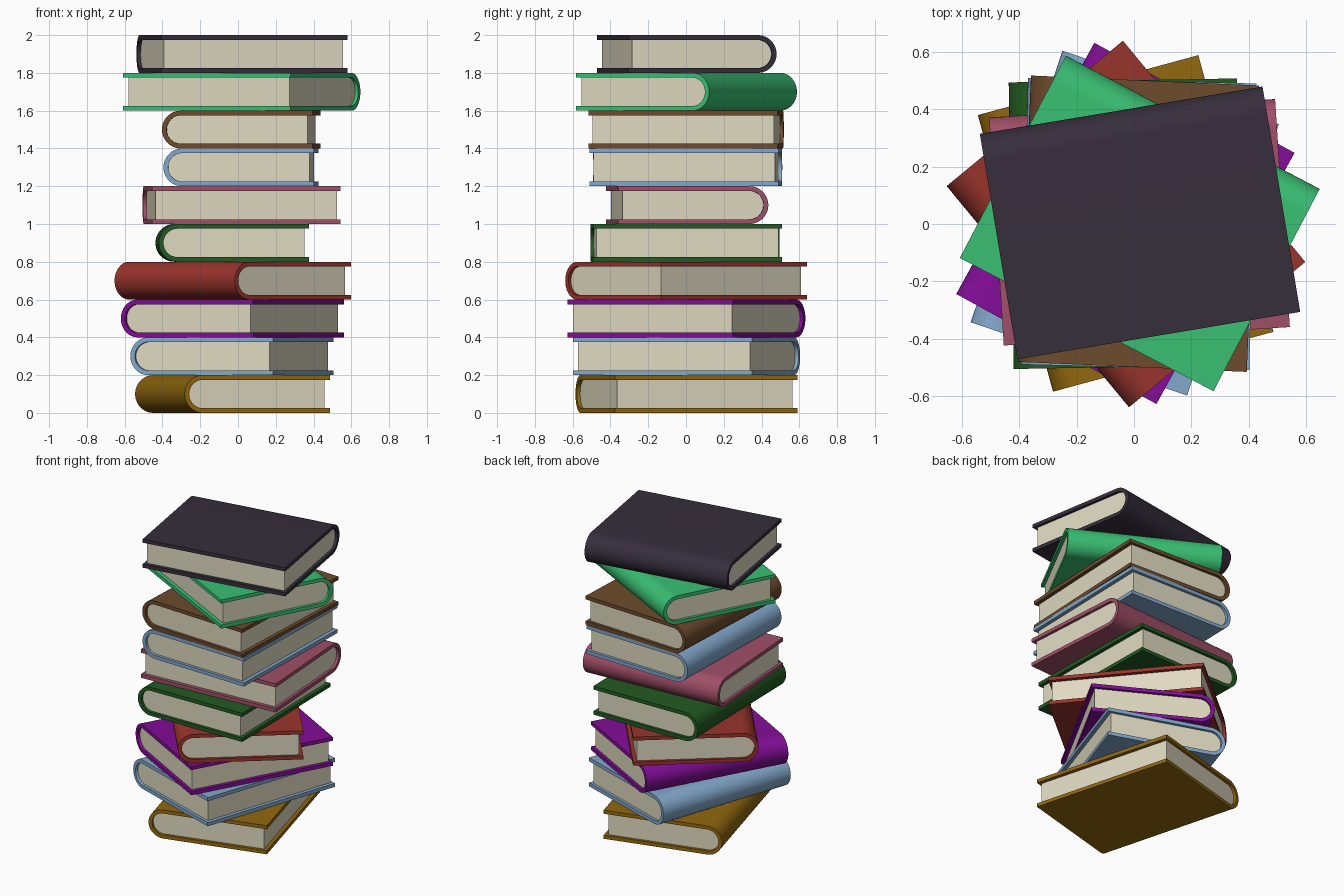
import bpy, bmesh, math

if "Cube" in bpy.data.objects:
    bpy.data.objects.remove(bpy.data.objects["Cube"])

H, L, W = 0.2, 1.0, 0.797      # book height, spine length, spine-to-fore-edge width
T = 0.025                      # cover thickness


def srgb(r, g, b):
    f = lambda c: c / 12.92 if c <= 0.04045 else ((c + 0.055) / 1.055) ** 2.4
    return tuple(f(c / 255) for c in (r, g, b)) + (1.0,)


def material(name, rgb):
    m = bpy.data.materials.new(name)
    m.diffuse_color = srgb(*rgb)
    m.use_nodes = True
    m.node_tree.nodes["Principled BSDF"].inputs["Base Color"].default_value = m.diffuse_color
    return m


MATS = {n: material(n, c) for n, c in {
    "ochre": (146, 104, 14), "light blue": (130, 168, 203), "purple": (131, 13, 152),
    "red": (153, 52, 44), "dark green": (34, 91, 34), "pink": (160, 79, 104),
    "brown": (110, 75, 45), "bright green": (57, 192, 115), "charcoal": (54, 46, 60),
    "paper cream": (224, 218, 193)}.items()}


def arc(r, n=24):
    """Half circle at the spine side (+u), from bottom to top."""
    cu = W / 2 - H / 2
    return [(cu + r * math.cos(a), H / 2 + r * math.sin(a))
            for a in (-math.pi / 2 + math.pi * i / n for i in range(n + 1))]


def extrude_profile(name, quads_or_ngons, verts2d, half, mat):
    """Sweep a flat profile in (u, z) along the spine direction."""
    bm = bmesh.new()
    vs = [bm.verts.new((u, -half, z)) for u, z in verts2d]
    faces = [bm.faces.new([vs[i] for i in f]) for f in quads_or_ngons]
    ret = bmesh.ops.extrude_face_region(bm, geom=faces, use_keep_orig=True)
    moved = [g for g in ret["geom"] if isinstance(g, bmesh.types.BMVert)]
    bmesh.ops.translate(bm, verts=moved, vec=(0, 2 * half, 0))
    bmesh.ops.recalc_face_normals(bm, faces=bm.faces)
    me = bpy.data.meshes.new(name)
    bm.to_mesh(me)
    bm.free()
    me.materials.append(mat)
    ob = bpy.data.objects.new(name, me)
    bpy.context.collection.objects.link(ob)
    bpy.ops.object.select_all(action="DESELECT")
    ob.select_set(True)
    bpy.context.view_layer.objects.active = ob
    bpy.ops.object.shade_smooth_by_angle(angle=math.radians(30))
    return ob


def book(i, colour, spine_angle, x, y):
    fore = -W / 2
    # cover: U-shaped strip around a round spine
    outer = [(fore, 0)] + arc(H / 2) + [(fore, H)]
    inner = [(fore, T)] + arc(H / 2 - T) + [(fore, H - T)]
    n = len(outer)
    strip = [(k, k + 1, n + k + 1, n + k) for k in range(n - 1)]
    cover = extrude_profile(f"book_{i}_cover", strip, outer + inner, L / 2, MATS[colour])
    # page block: fills the cover, set back at three edges
    pages2d = [(fore + 0.025, T)] + arc(H / 2 - T) + [(fore + 0.025, H - T)]
    pages = extrude_profile(f"book_{i}_pages", [range(len(pages2d))], pages2d,
                            L / 2 - 0.019, MATS["paper cream"])
    for ob in (cover, pages):
        ob.location = (x, y, (i - 1) * H)
        ob.rotation_euler.z = math.radians(spine_angle)


# stack from bottom to top: colour, direction the spine faces, centre
STACK = [("ochre", 195.2, -0.029, 0.002), ("light blue", 161.3, -0.032, 0.003),
         ("purple", 151.2, -0.030, 0.002), ("red", 219.5, -0.028, 0.0),
         ("dark green", 181.0, -0.030, 0.001), ("pink", 93.7, 0.019, 0.006),
         ("light blue", 178.6, 0.016, 0.0), ("brown", 177.5, 0.017, 0.001),
         ("bright green", 62.3, 0.020, 0.002), ("charcoal", 99.5, 0.021, 0.004)]
for i, (colour, ang, x, y) in enumerate(STACK, 1):
    book(i, colour, ang, x, y)
